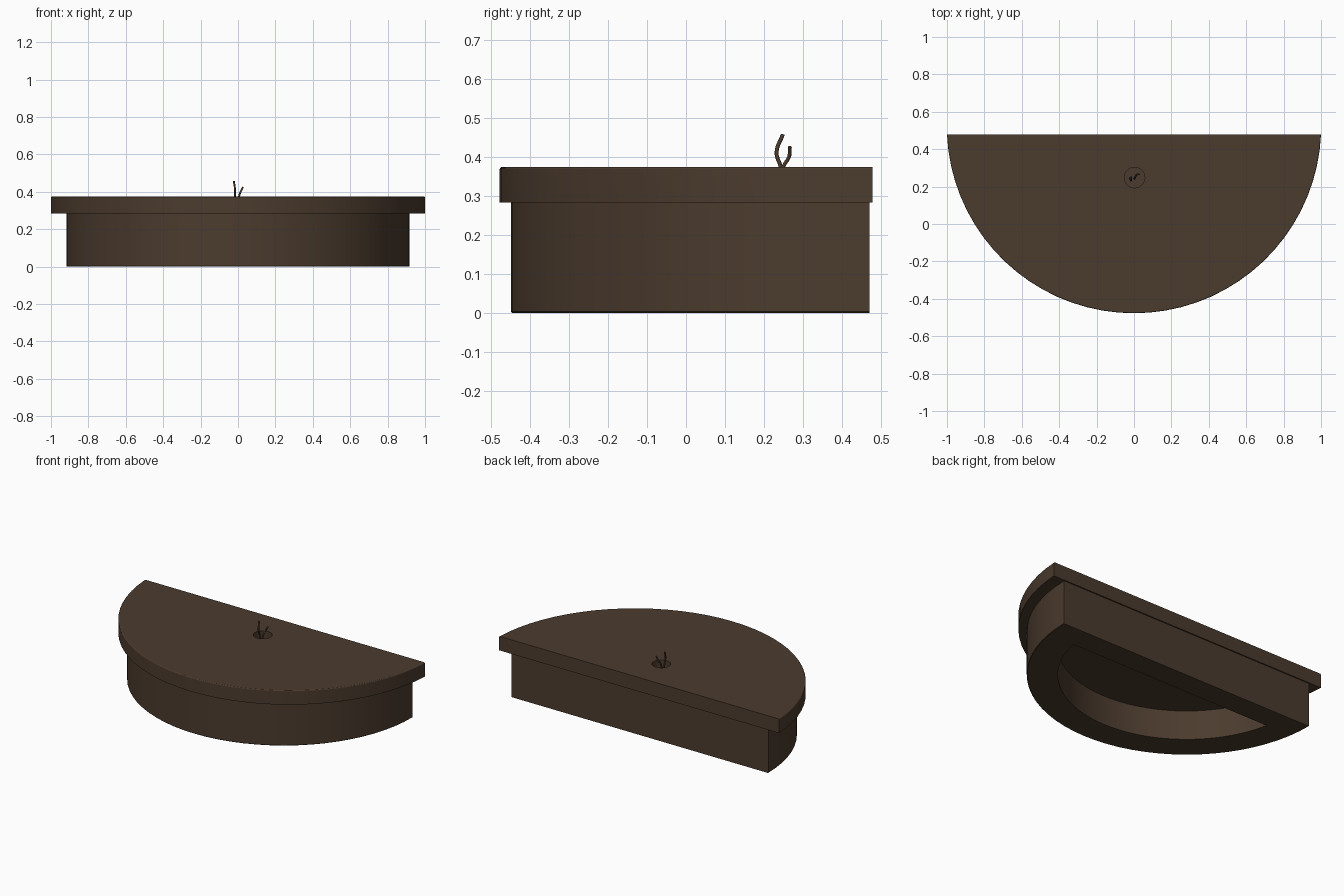
import bpy, bmesh, math

cube = bpy.data.objects.get("Cube")
if cube:
    bpy.data.objects.remove(cube)

brown = bpy.data.materials.new("dark_brown")
brown.use_nodes = True
COLOUR = (0.071, 0.044, 0.027, 1)
brown.diffuse_color = COLOUR
brown.node_tree.nodes["Principled BSDF"].inputs["Base Color"].default_value = COLOUR

SEGMENTS = 36


def arc_loop(bm, radius, centre_y, back, z):
    """Loop of vertices round a circle segment cut straight at the back."""
    drop = math.asin((centre_y - back) / radius)
    sweep = math.pi - 2 * drop
    angles = [math.pi + drop + sweep * i / SEGMENTS for i in range(SEGMENTS + 1)]
    return [bm.verts.new((radius * math.cos(a), centre_y + radius * math.sin(a), z))
            for a in angles]


def stacked_solid(name, specs):
    """Closed mesh skinned through a list of arc loops."""
    bm = bmesh.new()
    loops = [arc_loop(bm, *spec) for spec in specs]
    for a, b in zip(loops, loops[1:]):
        for i in range(len(a)):
            j = (i + 1) % len(a)
            bm.faces.new((a[i], a[j], b[j], b[i]))
    bm.faces.new(loops[0])
    bm.faces.new(loops[-1])
    bmesh.ops.recalc_face_normals(bm, faces=bm.faces[:])
    mesh = bpy.data.meshes.new(name)
    bm.to_mesh(mesh)
    bm.free()
    mesh.materials.append(brown)
    obj = bpy.data.objects.new(name, mesh)
    bpy.context.collection.objects.link(obj)
    return obj


def apply_and_smooth(obj):
    bpy.ops.object.select_all(action="DESELECT")
    bpy.context.view_layer.objects.active = obj
    obj.select_set(True)
    for mod in obj.modifiers[:]:
        bpy.ops.object.modifier_apply(modifier=mod.name)
    bpy.ops.object.shade_smooth_by_angle(angle=math.radians(30))
    weighted = obj.modifiers.new("even_shading", "WEIGHTED_NORMAL")
    weighted.keep_sharp = True
    bpy.ops.object.modifier_apply(modifier=weighted.name)


# Body: thick half-round wall, hollow from below
body = stacked_solid("body", (
    (0.918, 0.47, 0.47, 0.283),
    (0.918, 0.47, 0.47, 0.003),
    (0.915, 0.47, 0.47, 0),
    (0.74, 0.47, 0.32, 0),
    (0.74, 0.47, 0.32, 0.188),
))
apply_and_smooth(body)

# Lid: overhanging slab with a rounded upper edge
ROUND = 0.006
TOP = 0.374
steps = [math.radians(a) for a in (0, 22.5, 45, 67.5, 90)]
lid = stacked_solid("lid", [(1.001, 0.524, 0.478, 0.283)] + [
    (1.001 - ROUND * (1 - math.cos(a)), 0.524, 0.478, TOP - ROUND * (1 - math.sin(a)))
    for a in steps])

# Round recess for the wires
bpy.ops.mesh.primitive_cylinder_add(vertices=24, radius=0.055, depth=0.1,
                                    location=(0.003, 0.248, TOP))
cutter = bpy.context.object
cutter.name = "recess_cutter"
cutter.hide_render = True
cutter.data.materials.append(brown)
cut = lid.modifiers.new("recess", "BOOLEAN")
cut.object = cutter
cut.solver = "EXACT"
apply_and_smooth(lid)
bpy.data.objects.remove(cutter)


# Two bent wire ends
def wire(name, points):
    curve = bpy.data.curves.new(name, "CURVE")
    curve.dimensions = "3D"
    curve.bevel_depth = 0.005
    curve.bevel_resolution = 2
    curve.use_fill_caps = True
    spline = curve.splines.new("BEZIER")
    spline.bezier_points.add(len(points) - 1)
    for p, co in zip(spline.bezier_points, points):
        p.co = co
        p.handle_left_type = p.handle_right_type = "AUTO"
    curve.materials.append(brown)
    bpy.context.collection.objects.link(bpy.data.objects.new(name, curve))


wire("long_wire", [(-0.016, 0.25, 0.32), (-0.016, 0.242, 0.375),
                   (-0.016, 0.232, 0.41), (-0.022, 0.248, 0.457)])
wire("short_wire", [(0.002, 0.242, 0.32), (0.006, 0.25, 0.375),
                    (0.014, 0.264, 0.4), (0.027, 0.266, 0.425)])
